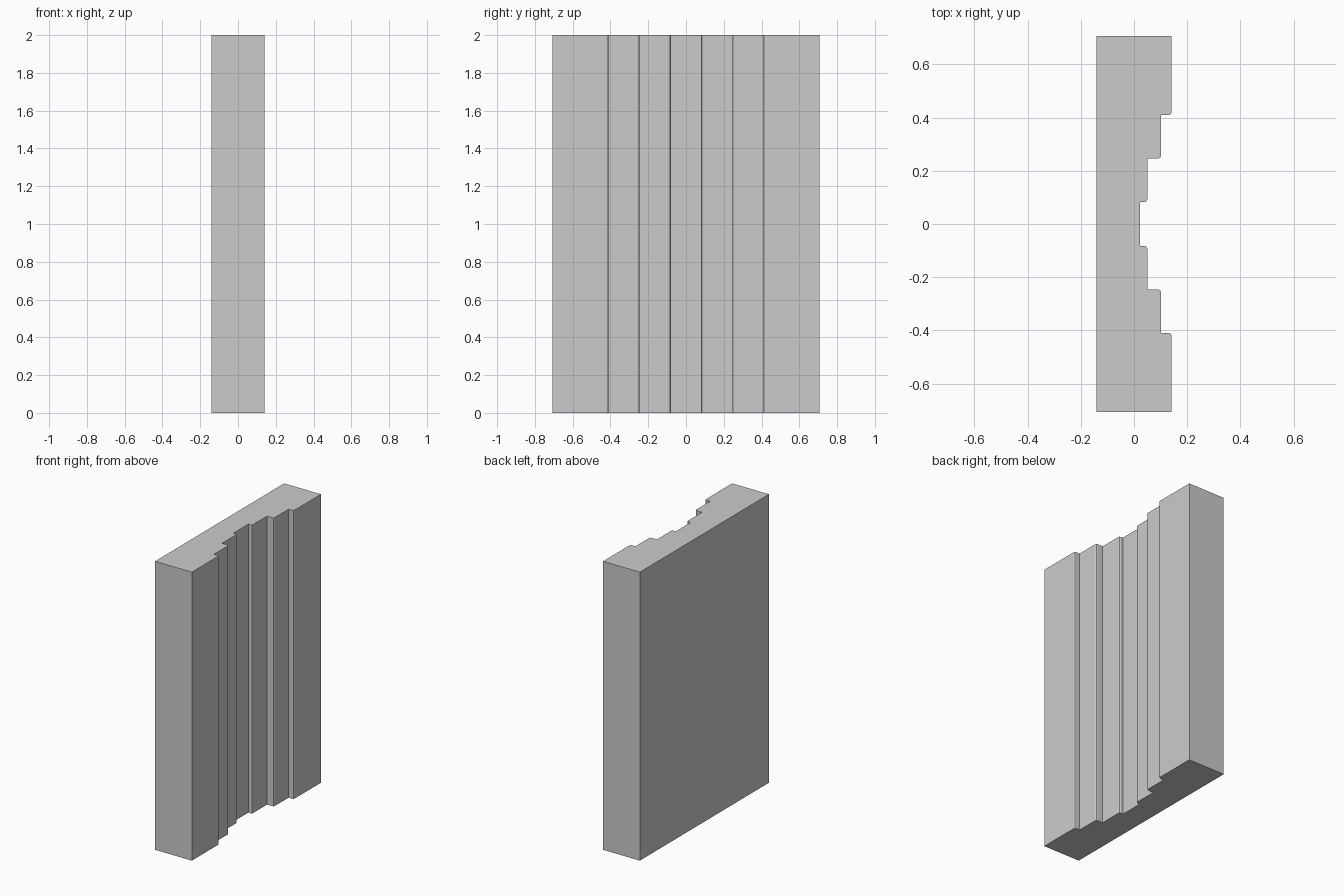
import bpy, bmesh, math

if "Cube" in bpy.data.objects:
    bpy.data.objects.remove(bpy.data.objects["Cube"])

HEIGHT, HALF_Y, HALF_X = 2.0, 0.707, 0.141
EASE = 0.011   # rounding of each step nose
# (distance from centre where the step rises, x below it, x above it)
STEPS = [(0.082, 0.022, 0.05), (0.246, 0.05, 0.102), (0.409, 0.102, HALF_X)]

# Half of the stepped plan, from the centre outwards
half = []
for y, low, high in STEPS:
    half.append((low, y))
    for i in range(3):
        a = math.radians(45 * i)
        half.append((high - EASE + EASE * math.sin(a), y + EASE - EASE * math.cos(a)))
half += [(HALF_X, HALF_Y), (-HALF_X, HALF_Y)]

# Mirror it across y = 0 to close the outline
outline = [(x, -y) for x, y in reversed(half)] + half

# Extrude the plan into the upright slab
bm = bmesh.new()
base = bm.faces.new([bm.verts.new((x, y, 0)) for x, y in outline])
top = bmesh.ops.extrude_face_region(bm, geom=[base], use_keep_orig=True)
bmesh.ops.translate(bm, vec=(0, 0, HEIGHT),
                    verts=[g for g in top["geom"] if isinstance(g, bmesh.types.BMVert)])
bmesh.ops.recalc_face_normals(bm, faces=bm.faces)
mesh = bpy.data.meshes.new("stepped_slab")
bm.to_mesh(mesh)
bm.free()
slab = bpy.data.objects.new("stepped_slab", mesh)
bpy.context.collection.objects.link(slab)
